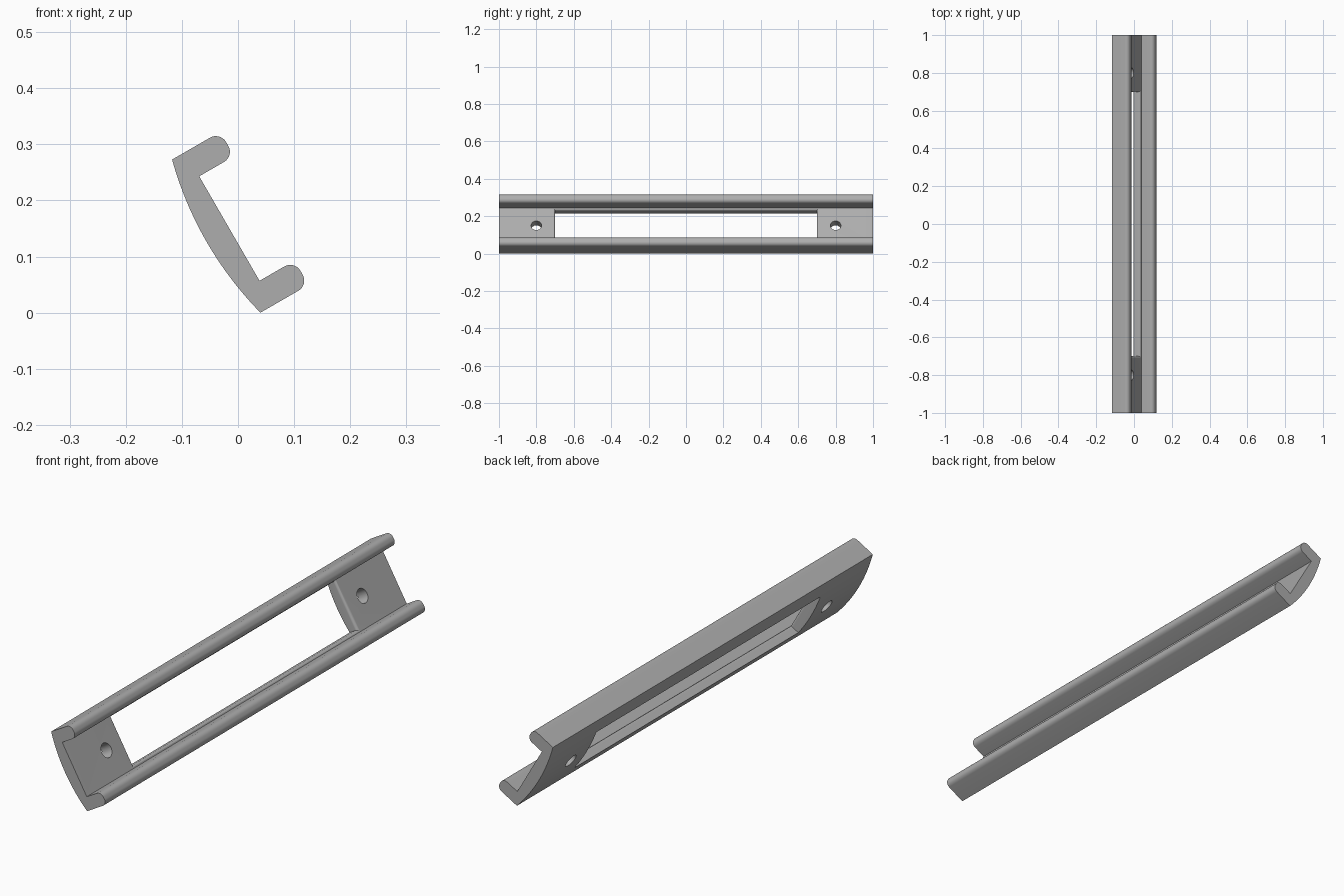
import bpy, bmesh
from math import sin, cos, pi, radians, sqrt
from mathutils import Matrix

if "Cube" in bpy.data.objects:
    bpy.data.objects.remove(bpy.data.objects["Cube"])

WIDTH = 0.315      # across the channel
WALL = 0.05        # flange thickness
WEB = 0.027        # inner floor height above the outer chord
TIP = 0.099        # flange reach
ROUND = 0.021      # flange tip rounding
BULGE = 0.02       # outer bow
LIP = 0.011        # rounding of the window's inner rim
MID = WIDTH / 2

grey = bpy.data.materials.new("grey")
grey.use_nodes = True
colour = (0.42, 0.42, 0.42, 1)
grey.diffuse_color = colour
grey.node_tree.nodes["Principled BSDF"].inputs["Base Color"].default_value = colour


def make_object(name, bm):
    bmesh.ops.recalc_face_normals(bm, faces=bm.faces)
    mesh = bpy.data.meshes.new(name)
    bm.to_mesh(mesh)
    bm.free()
    mesh.materials.append(grey)
    obj = bpy.data.objects.new(name, mesh)
    bpy.context.collection.objects.link(obj)
    return obj


def loft(name, rings):
    """Skin a stack of equal-sized rings and cap both ends."""
    bm = bmesh.new()
    loops = [[bm.verts.new(p) for p in ring] for ring in rings]
    n = len(loops[0])
    for a, b in zip(loops, loops[1:]):
        for i in range(n):
            j = (i + 1) % n
            bm.faces.new((a[i], a[j], b[j], b[i]))
    bm.faces.new(loops[0])
    bm.faces.new(loops[-1])
    return make_object(name, bm)


def arc(cx, cz, r, start, end, steps):
    angles = [radians(start + (end - start) * i / steps) for i in range(steps + 1)]
    return [(cx + r * cos(a), cz + r * sin(a)) for a in angles]


# Channel section: lower half is mirrored for the upper half
lower = (arc(TIP - ROUND, ROUND, ROUND, -90, 0, 8)
         + arc(TIP - ROUND, WALL - ROUND, ROUND, 0, 90, 8) + [(WEB, WALL)])
upper = [(x, WIDTH - z) for x, z in reversed(lower)]
radius = (MID ** 2 + BULGE ** 2) / (2 * BULGE)
bow = []
for i in range(33):
    z = WIDTH * (1 - i / 32)
    bow.append((radius - BULGE - sqrt(radius ** 2 - (z - MID) ** 2), z))
section = lower + upper + bow
channel = loft("curved_channel", [[(x, y, z) for x, z in section] for y in (-1, 1)])


# Window cutter, flaring into a rounded inner rim
def window_ring(x, grow):
    h, l = MID - WALL - LIP + grow, 0.7 + grow
    return [(x, sy * l, MID + sz * h) for sy, sz in ((-1, -1), (1, -1), (1, 1), (-1, 1))]


rings = [window_ring(-0.1, 0)]
for i in range(9):
    a = i / 8 * pi / 2
    rings.append(window_ring(WEB - LIP + LIP * sin(a), (LIP - 0.0005) * (1 - cos(a))))
rings.append(window_ring(WEB + 0.01, LIP - 0.0005))
cutters = [loft("window_cutter", rings)]

# Screw hole cutters
for y in (-0.8, 0.8):
    bm = bmesh.new()
    bmesh.ops.create_cone(bm, cap_ends=True, segments=32, radius1=0.028, radius2=0.028,
                          depth=0.2, matrix=Matrix.Translation((0, y, MID))
                          @ Matrix.Rotation(pi / 2, 4, 'Y'))
    cutters.append(make_object("hole_cutter", bm))

# Cut the openings
bpy.context.view_layer.objects.active = channel
channel.select_set(True)
for cutter in cutters:
    cutter.hide_render = True
    mod = channel.modifiers.new("cut", 'BOOLEAN')
    mod.operation, mod.solver, mod.object = 'DIFFERENCE', 'EXACT', cutter
    bpy.ops.object.modifier_apply(modifier=mod.name)
    bpy.data.objects.remove(cutter)

bpy.ops.object.shade_smooth_by_angle(angle=radians(25))

# Tilt the channel onto its lower outer edge
channel.data.transform(Matrix.Translation((0.04, 0, 0)) @ Matrix.Rotation(-pi / 6, 4, 'Y'))
